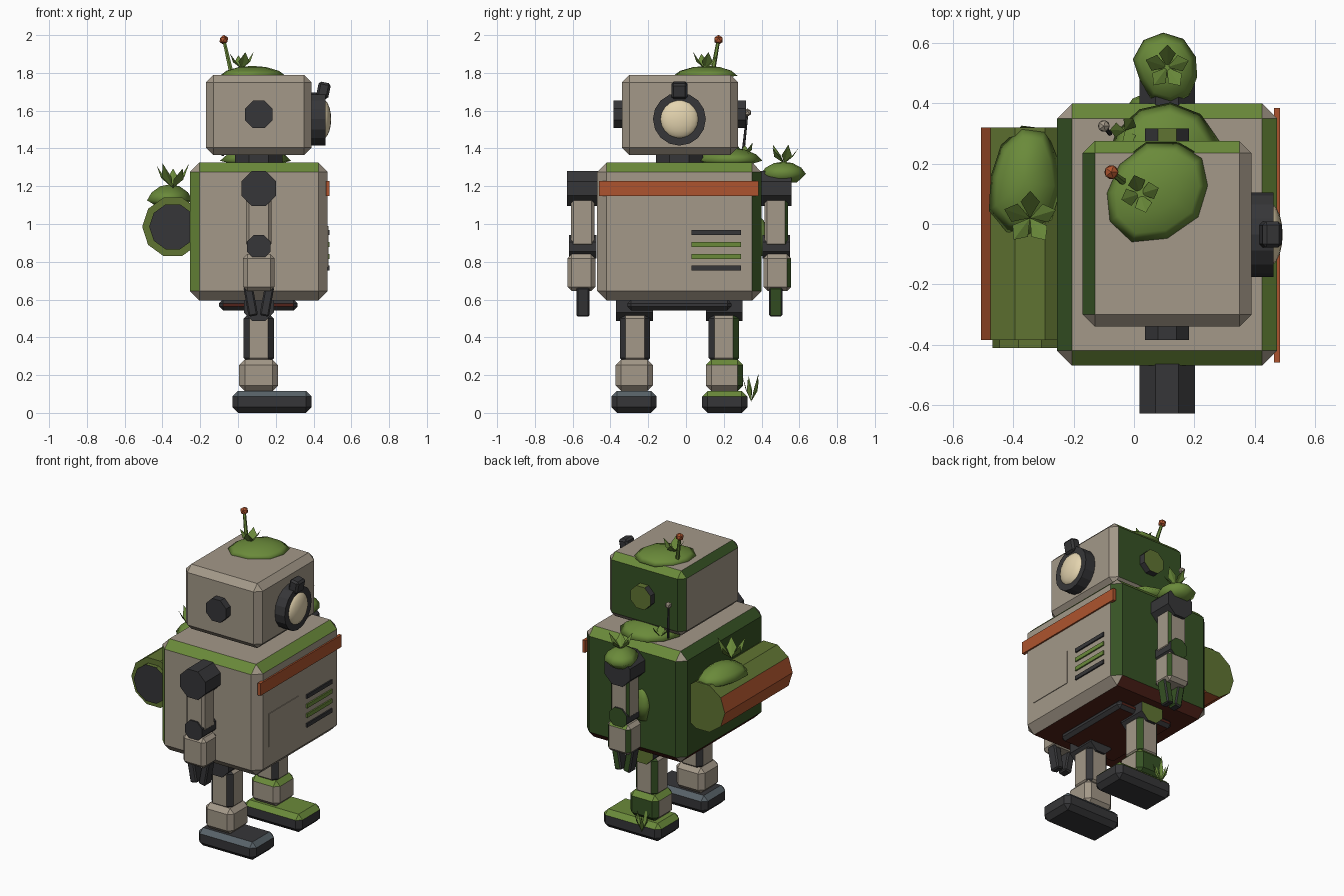
import bpy, bmesh, math, random
from mathutils import Vector, Matrix

if "Cube" in bpy.data.objects:
    bpy.data.objects.remove(bpy.data.objects["Cube"])

random.seed(4)
CX, CY = 0.11, -0.035  # centre of the body

def lin(c):
    c /= 255
    return c / 12.92 if c < 0.04 else ((c + 0.055) / 1.055) ** 2.4

PALETTE = {"worn_grey": (163, 152, 136), "charcoal": (54, 54, 56), "moss": (106, 138, 58),
           "deep_moss": (54, 82, 36), "olive": (96, 116, 50), "rust": (174, 84, 46),
           "dark_rust": (82, 34, 25), "cream": (228, 212, 175), "slate": (88, 98, 104)}
NAMES = list(PALETTE)
MATS = {}
for n, c in PALETTE.items():
    MATS[n] = bpy.data.materials.new(n)
    MATS[n].diffuse_color = (*[lin(v) for v in c], 1)

def finish(name, bm, colour, smooth=False):
    """Make an object; colour is a name or a rule from face normal to name."""
    bm.normal_update()
    rule = colour if callable(colour) else (lambda n: colour)
    used = []
    for f in bm.faces:
        c = rule(f.normal)
        if c not in used:
            used.append(c)
        f.material_index = used.index(c)
        f.smooth = smooth
    me = bpy.data.meshes.new(name)
    bm.to_mesh(me)
    bm.free()
    for c in used:
        me.materials.append(MATS[c])
    ob = bpy.data.objects.new(name, me)
    bpy.context.collection.objects.link(ob)
    return ob

def box(name, x, y, z, colour, bevel=0.0, rot=None):
    bm = bmesh.new()
    bmesh.ops.create_cube(bm, size=1)
    bmesh.ops.scale(bm, vec=(x[1] - x[0], y[1] - y[0], z[1] - z[0]), verts=bm.verts)
    if bevel:
        bmesh.ops.bevel(bm, geom=bm.edges[:], offset=bevel, segments=1, affect='EDGES')
    if rot:
        bmesh.ops.rotate(bm, matrix=rot, verts=bm.verts)
    bmesh.ops.translate(bm, vec=(sum(x) / 2, sum(y) / 2, sum(z) / 2), verts=bm.verts)
    return finish(name, bm, colour)

def rod(name, a, b, r, sides, colour, r2=None, spin=0.0):
    a, b = Vector(a), Vector(b)
    bm = bmesh.new()
    bmesh.ops.create_cone(bm, cap_ends=True, segments=sides, radius1=r,
                          radius2=r if r2 is None else r2, depth=(b - a).length)
    bmesh.ops.rotate(bm, matrix=Matrix.Rotation(spin, 3, 'Z'), verts=bm.verts)
    q = Vector((0, 0, 1)).rotation_difference(b - a).to_matrix()
    bmesh.ops.rotate(bm, matrix=q, verts=bm.verts)
    bmesh.ops.translate(bm, vec=(a + b) / 2, verts=bm.verts)
    return finish(name, bm, colour)

def moss(name, c, rx, ry, h, turn=0.0, under=0.35):
    """Lumpy smooth cushion with a tapered underside."""
    bm = bmesh.new()
    n = 10
    jit = [random.uniform(0.88, 1.06) for _ in range(n)]
    rings = []
    for s, k in ((0.6, -under), (1, 0), (0.8, 0.5), (0.42, 0.88)):
        ring = []
        for i in range(n):
            a = math.tau * i / n
            p = Vector((rx * s * jit[i] * math.cos(a), ry * s * jit[i] * math.sin(a), k * h))
            ring.append(bm.verts.new(Matrix.Rotation(turn, 3, 'Z') @ p + Vector(c)))
        rings.append(ring)
    for lo, hi in zip(rings, rings[1:]):
        for i in range(n):
            j = (i + 1) % n
            bm.faces.new((lo[i], lo[j], hi[j], hi[i]))
    top = bm.verts.new(Vector(c) + Vector((0, 0, h)))
    for i in range(n):
        bm.faces.new((rings[-1][i], rings[-1][(i + 1) % n], top))
    bm.faces.new(rings[0][::-1])
    finish(name, bm, "moss", True)

def leaves(name, c, n, length, width, spread, start=0.3):
    """Tuft of folded kite-shaped leaves."""
    bm = bmesh.new()
    for i in range(n):
        a = start + math.tau * i / n
        out = Vector((math.cos(a), math.sin(a), 0))
        side = Vector((-out.y, out.x, 0)) * width
        l = length * (1, 0.8, 0.9)[i % 3]
        base, up = Vector(c), Vector((0, 0, l))
        mid, tip = base + out * spread * 0.6 + up * 0.45, base + out * spread + up
        v = [bm.verts.new(p) for p in (base, mid + side, tip, mid - side, mid - out * width * 0.3)]
        bm.faces.new((v[0], v[1], v[2], v[4]))
        bm.faces.new((v[0], v[4], v[2], v[3]))
    finish(name, bm, "moss")

def body_rule(n):
    big = [abs(v) > 0.3 for v in n]
    if sum(big) == 3:
        return "worn_grey"
    if n.z < -0.9:
        return "dark_rust"
    if n.z < -0.3:
        return "dark_rust" if n.y > 0.3 or n.x < -0.3 else "worn_grey"
    if n.z > 0.9:
        return "worn_grey"
    if n.z > 0.3:
        return "deep_moss" if n.x < -0.3 else "moss"
    if n.y > 0.3:
        return "deep_moss"
    if n.x < -0.3:
        return "moss" if n.y < -0.3 else "deep_moss"
    return "worn_grey"

def head_rule(n):
    if n.y > 0.9:
        return "deep_moss"
    if n.y > 0.3 and n.x < 0.3 and n.z > -0.3:
        return "moss" if n.z > 0.3 else "deep_moss"
    if n.x < -0.3 and 0.3 < n.z < 0.9 and abs(n.y) < 0.3:
        return "deep_moss"
    return "worn_grey"

# Torso, pelvis, neck and head
box("torso", (-0.255, 0.475), (-0.47, 0.40), (0.595, 1.325), body_rule, 0.05)
box("pelvis", (-0.1, 0.315), (-0.31, 0.24), (0.543, 0.60),
    lambda n: "dark_rust" if n.z < -0.9 or abs(n.y) > 0.9 else "charcoal", 0.02)
rod("neck", (CX, CY, 1.31), (CX, CY, 1.38), 0.135, 8, "charcoal", spin=math.pi / 8)
box("head", (-0.17, 0.39), (-0.34, 0.275), (1.365, 1.79), head_rule, 0.04)
rod("ear_near", (CX, -0.33, 1.58), (CX, -0.385, 1.58), 0.079, 8, "charcoal", spin=math.pi / 8)
rod("ear_far", (CX, 0.265, 1.58), (CX, 0.317, 1.58), 0.079, 8,
    lambda n: "olive" if n.y > 0.9 or n.z > 0.8 else "charcoal", spin=math.pi / 8)

# Eye: housing, glass dome and brow block
rod("eye_housing", (0.38, CY, 1.555), (0.462, CY, 1.555), 0.14, 16, "charcoal")
bm = bmesh.new()
bmesh.ops.create_uvsphere(bm, u_segments=20, v_segments=10, radius=1)
bmesh.ops.scale(bm, vec=(0.045, 0.105, 0.105), verts=bm.verts)
bmesh.ops.translate(bm, vec=(0.448, CY, 1.555), verts=bm.verts)
finish("eye_glass", bm, "cream", True)
box("brow_block", (0.42, 0.485), (CY - 0.043, CY + 0.043), (1.665, 1.75), "charcoal", 0.012,
    Matrix.Rotation(0.2, 3, 'Y'))

# Chest details
box("chest_stripe", (0.465, 0.485), (-0.46, 0.385), (1.148, 1.228), "rust")
box("chest_panel", (0.47, 0.479), (-0.36, -0.05), (0.77, 0.99), "worn_grey")
for i, c in enumerate(("charcoal", "moss", "moss", "charcoal")):
    z = 0.955 - i * 0.063
    box("vent_slat", (0.47, 0.484), (0.03, 0.29), (z - 0.013, z + 0.013), c)

# Back tank
TX, TZ = -0.345, 0.985
rod("back_tank", (TX, -0.385, TZ), (TX, 0.32, TZ), 0.162, 10,
    lambda n: "olive" if n.z > 0.7 or abs(n.y) > 0.9 else "rust", spin=math.pi / 2)
rod("tank_cap", (TX, -0.38, TZ), (TX, -0.412, TZ), 0.125, 10,
    lambda n: "charcoal" if n.y < -0.9 else "olive", spin=math.pi / 2)

# Limbs, one set for each side; the far side is overgrown
for s, tag in ((-1, "near"), (1, "far")):
    far = s > 0
    Y = lambda a, b: tuple(sorted((CY + s * a, CY + s * b)))
    mossy = lambda base, far=far: (
        lambda n: "moss" if far and (0.3 < n.z < 0.9 and abs(n.x) < 0.4) else
        "deep_moss" if far and 0.3 < n.y < 0.9 and abs(n.z) < 0.3 else base)
    capped = lambda n, far=far: "deep_moss" if far and n.y > 0.9 else "charcoal"
    # Arm
    rod("shoulder_" + tag, (CX, CY + s * 0.43, 1.188), (CX, CY + s * 0.594, 1.188), 0.1, 8,
        "charcoal", spin=math.pi / 8)
    box("upper_arm_" + tag, (0.043, 0.177), Y(0.45, 0.575), (0.88, 1.14), mossy("worn_grey"), 0.015)
    rod("elbow_" + tag, (CX, CY + s * 0.44, 0.88), (CX, CY + s * 0.585, 0.88), 0.068, 8,
        capped, spin=math.pi / 8)
    box("forearm_" + tag, (0.027, 0.193), Y(0.445, 0.592), (0.645, 0.84), mossy("worn_grey"), 0.022)
    for d in (-1, 1):
        box("claw_" + tag, (CX + d * 0.043 - 0.025, CX + d * 0.043 + 0.025), Y(0.475, 0.545),
            (0.512, 0.67), (lambda n: "deep_moss" if n.x > 0.7 or n.y > 0.9 else "charcoal")
            if far else "charcoal", 0.008, Matrix.Rotation(d * 0.18, 3, 'Y'))
    # Leg
    rod("hip_" + tag, (CX, CY + s * 0.14, 0.565), (CX, CY + s * 0.335, 0.565), 0.086, 8,
        lambda n, far=far: "olive" if far and n.y > 0.9 else "charcoal", spin=math.pi / 8)
    box("upper_leg_" + tag, (0.03, 0.19), Y(0.155, 0.315), (0.26, 0.53),
        lambda n, far=far: ("deep_moss" if far and n.y > 0.3 else "charcoal")
        if abs(n.x) > 0.3 and abs(n.y) > 0.3 else "worn_grey", 0.03)
    box("shin_" + tag, (0.006, 0.212), Y(0.14, 0.338), (0.115, 0.283),
        lambda n, far=far: "worn_grey" if not far else "moss" if n.z > 0.3 else
        "deep_moss" if n.y > 0.3 else "worn_grey", 0.03)
    box("foot_" + tag, (-0.03, 0.39), Y(0.12, 0.36), (0, 0.117),
        lambda n, far=far: ("moss" if far else "slate" if n.z < 0.9 else "charcoal")
        if n.z > 0.3 else "charcoal", 0.03)

# Moss cushions and their sprouts
moss("head_moss", (0.075, 0.115, 1.785), 0.205, 0.165, 0.052, 0.6, 0.2)
leaves("head_leaves", (0.02, 0.10, 1.82), 4, 0.09, 0.03, 0.065)
moss("collar_moss", (0.10, 0.24, 1.335), 0.19, 0.18, 0.068, 0.2, 0.3)
leaves("collar_leaves", (-0.03, 0.31, 1.36), 3, 0.07, 0.025, 0.05, 1.0)
moss("shoulder_moss", (0.11, 0.515, 1.265), 0.11, 0.12, 0.065, 0.4, 0.7)
leaves("shoulder_leaves", (0.11, 0.52, 1.32), 5, 0.1, 0.028, 0.075)
moss("tank_moss", (-0.36, 0.14, 1.125), 0.125, 0.185, 0.085, -0.15)
leaves("tank_leaves", (-0.345, 0.02, 1.19), 5, 0.13, 0.032, 0.09)
moss("flank_moss", (0.04, 0.40, 0.93), 0.06, 0.03, 0.1, 0, 1)
leaves("foot_grass", (0.08, 0.345, 0.06), 5, 0.15, 0.014, 0.05, 0.9)

# Antenna on the head and a small sprout on the collar
def sprout(name, a, b, r, bud, c):
    rod(name + "_stem", a, b, r, 6, c, r * 0.7)
    bm = bmesh.new()
    bmesh.ops.create_icosphere(bm, subdivisions=1, radius=bud)
    bmesh.ops.translate(bm, vec=b, verts=bm.verts)
    finish(name + "_bud", bm, "rust" if c == "moss" else "worn_grey")

sprout("antenna", (-0.035, 0.14, 1.80), (-0.075, 0.172, 1.975), 0.013, 0.026, "moss")
sprout("collar_sprout", (-0.08, 0.30, 1.36), (-0.10, 0.325, 1.59), 0.008, 0.022, "charcoal")

for m in bpy.data.materials:
    if m.users and not m.is_grease_pencil:
        m.use_nodes = True
        m.node_tree.nodes["Principled BSDF"].inputs["Base Color"].default_value = m.diffuse_color
